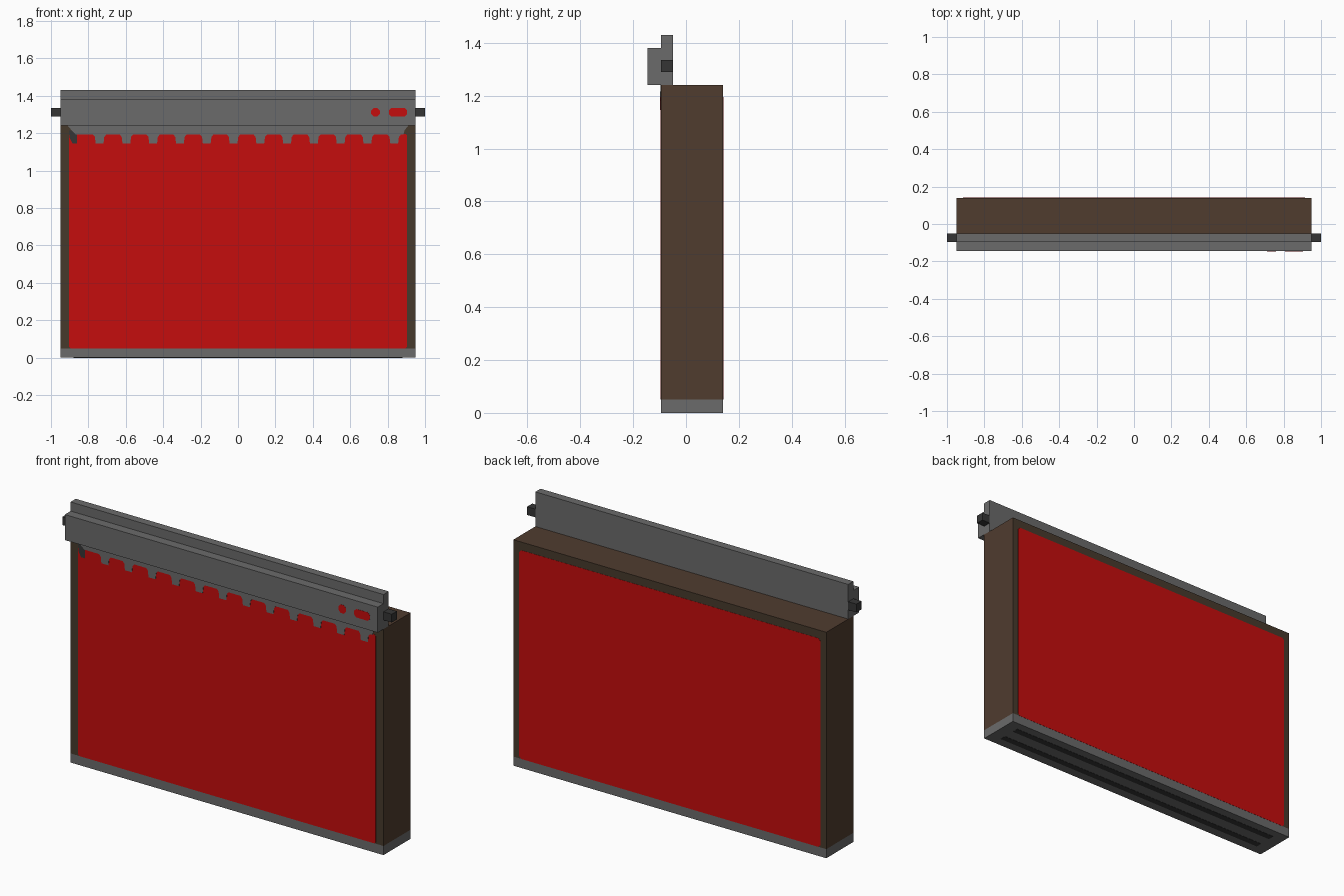
import bpy
import bmesh
import math
from mathutils import Vector

cube = bpy.data.objects.get("Cube")
if cube:
    bpy.data.objects.remove(cube, do_unlink=True)


def make_material(name, rgb):
    mat = bpy.data.materials.new(name)
    mat.use_nodes = True
    colour = (*rgb, 1.0)
    mat.diffuse_color = colour
    mat.node_tree.nodes["Principled BSDF"].inputs["Base Color"].default_value = colour
    return mat


RED = make_material("red", (0.56, 0.004, 0.004))
GREY = make_material("grey", (0.145, 0.145, 0.145))
DARK = make_material("dark grey", (0.036, 0.036, 0.036))
BROWN = make_material("brown", (0.08, 0.045, 0.028))
TRIM = make_material("dark brown", (0.062, 0.042, 0.025))


def prism(name, outline, offset, materials):
    """Extrude a closed outline of 3D points along an offset."""
    bm = bmesh.new()
    face = bm.faces.new([bm.verts.new(p) for p in outline])
    new = bmesh.ops.extrude_face_region(bm, geom=[face])["geom"]
    bmesh.ops.translate(bm, vec=offset,
                        verts=[g for g in new if isinstance(g, bmesh.types.BMVert)])
    bmesh.ops.recalc_face_normals(bm, faces=bm.faces)
    mesh = bpy.data.meshes.new(name)
    bm.to_mesh(mesh)
    bm.free()
    for mat in materials:
        mesh.materials.append(mat)
    obj = bpy.data.objects.new(name, mesh)
    bpy.context.collection.objects.link(obj)
    return obj


def box(name, low, high, *materials):
    (x0, y0, z0), (x1, y1, z1) = low, high
    base = [(x0, y0, z0), (x1, y0, z0), (x1, y1, z0), (x0, y1, z0)]
    return prism(name, base, Vector((0, 0, z1 - z0)), materials)


def plate(name, points, y, mat):
    """Thin painted plate lying in the XZ plane, centred on y."""
    return prism(name, [(x, y - 0.001, z) for x, z in points],
                 Vector((0, 0.002, 0)), [mat])


def chamfered(x0, x1, z0, z1, c):
    return [(x0 + c, z0), (x1 - c, z0), (x1, z0 + c), (x1, z1 - c),
            (x1 - c, z1), (x0 + c, z1), (x0, z1 - c), (x0, z0 + c)]


W, FRONT, BACK = 0.95, -0.095, 0.14
BASE, TOP = 0.05, 1.24

# Wooden body with darker front and back edges, on a grey base
body = box("body", (-W, FRONT, BASE), (W, BACK, TOP), BROWN, TRIM)
for face in body.data.polygons:
    face.material_index = int(abs(face.normal.y) > 0.5)
box("base", (-W, FRONT, 0), (W, BACK, BASE), GREY)

# Two dark strips under the base
for side, y in (("front", -0.025), ("back", 0.075)):
    box(side + "_base_strip", (-0.88, y - 0.018, -0.001), (0.88, y + 0.018, 0.001), DARK)

# Red panels
plate("front_panel", chamfered(-0.903, 0.903, BASE, 1.197, 0.008), FRONT, RED)
plate("back_panel", chamfered(-0.914, 0.914, BASE, 1.195, 0.012), BACK, RED)

# Toothed valance along the top of the front panel
HEM, TIP, STEP = 1.192, 1.145, 0.1432
TOOTH = [(-0.035, HEM), (-0.025, 1.18), (-0.021, TIP),
         (0.021, TIP), (0.025, 1.18), (0.035, HEM)]
valance = [(0.91, TOP), (-0.91, TOP), (-0.885, 1.21), (-0.865, HEM)]
for i in range(12):
    valance += [(-0.74 + i * STEP + x, z) for x, z in TOOTH]
valance += [(0.885, HEM), (0.89, 1.215)]
plate("valance", valance, FRONT - 0.002, GREY)
plate("end_tooth", [(-0.903, 1.215), (-0.9, 1.175), (-0.885, TIP),
                    (-0.862, TIP), (-0.862, HEM), (-0.885, 1.215)],
      FRONT - 0.0015, DARK)

# Stepped rail across the top front edge
RAIL = -0.145
section = [(RAIL, TOP), (-0.05, TOP), (-0.05, 1.43), (FRONT, 1.43),
           (FRONT, 1.38), (RAIL, 1.38)]
prism("top_rail", [(-W, y, z) for y, z in section], Vector((2 * W, 0, 0)), [GREY])

# Pegs on the rail ends
for side, x0, x1 in (("left", W, 1.0), ("right", -1.0, -W)):
    box(side + "_peg", (x0, FRONT, 1.29), (x1, -0.05, 1.335), DARK)

# Red round and long buttons on the rail
disc = [(0.735 + 0.025 * math.cos(a), 1.312 + 0.025 * math.sin(a))
        for a in (math.tau * (i + 0.5) / 8 for i in range(8))]
plate("round_button", disc, RAIL, RED)
plate("long_button", chamfered(0.806, 0.904, 1.289, 1.335, 0.014), RAIL, RED)
